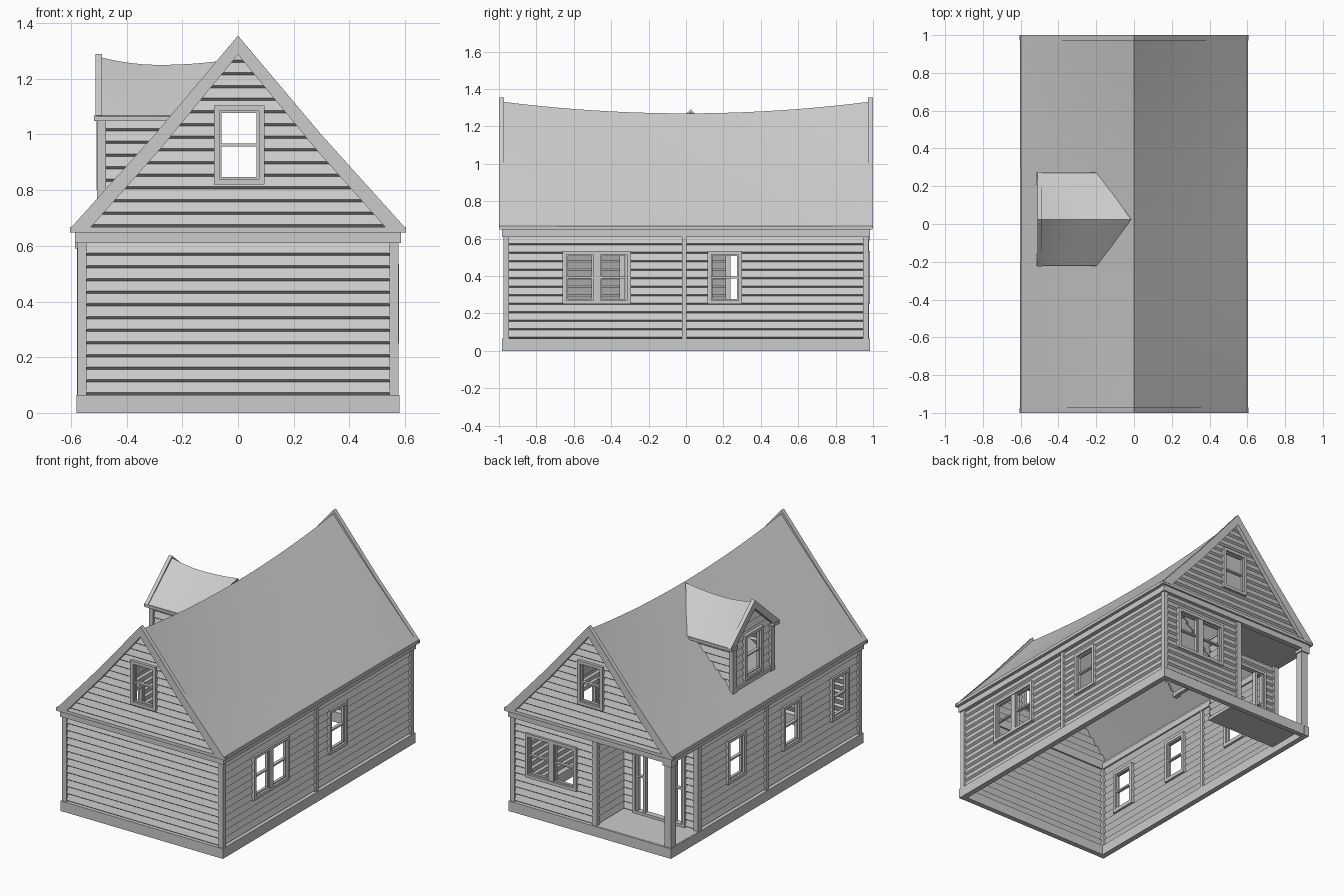
import bpy
import bmesh
from mathutils import Vector

cube = bpy.data.objects.get("Cube")
if cube:
    bpy.data.objects.remove(cube)

grey = bpy.data.materials.new("plain_grey")
grey.use_nodes = True
grey.diffuse_color = (0.6, 0.6, 0.6, 1)
grey.node_tree.nodes["Principled BSDF"].inputs["Base Color"].default_value = (0.6, 0.6, 0.6, 1)

parts = {}
ROW = 0.0455
RIDGE, EAVE, HALF = 1.27, 0.665, 0.6


def mesh_of(name):
    return parts.setdefault(name, bmesh.new())


class Wall:
    """Upright plane: u runs along it, z goes up, d points outward."""

    def __init__(self, axis, at, sign):
        self.axis, self.at, self.sign = axis, at, sign
        self.out = Vector((sign, 0, 0)) if axis == "x" else Vector((0, sign, 0))

    def point(self, u, z, d):
        p = self.at + self.sign * d
        return Vector((p, u, z)) if self.axis == "x" else Vector((u, p, z))


def prism(name, pts, vec):
    bm = mesh_of(name)
    base = [bm.verts.new(p) for p in pts]
    top = [bm.verts.new(Vector(p) + Vector(vec)) for p in pts]
    faces = [bm.faces.new(base), bm.faces.new(top[::-1])]
    for i in range(len(base)):
        j = (i + 1) % len(base)
        faces.append(bm.faces.new((base[j], base[i], top[i], top[j])))
    bmesh.ops.recalc_face_normals(bm, faces=faces)


def board(name, wall, u0, u1, z0, z1, d0, d1):
    corners = [wall.point(u, z, d0) for u, z in ((u0, z0), (u1, z0), (u1, z1), (u0, z1))]
    prism(name, corners, wall.out * (d1 - d0))


def block(name, x0, x1, y0, y1, z0, z1):
    board(name, Wall("y", 0, 1), x0, x1, z0, z1, y0, y1)


def siding(name, wall, lo, hi, z0, z1, holes=()):
    """Overlapping boards; lo and hi give the ends of a board at height z."""
    bm = mesh_of(name)
    lip, depth = 0.009, 0.013
    count = int((z1 - z0) / ROW) + 1
    levels = [z0 + i * ROW + k for i in range(count) for k in (0, lip)]
    levels += [z for h in holes for z in h[2:]]
    levels = sorted({round(z, 4) for z in levels if z < z1} | {z1})

    def offset(z):
        t = (z - z0 + 1e-5) % ROW
        return depth * (t / lip if t < lip else (ROW - t) / (ROW - lip))

    for a, b in zip(levels, levels[1:]):
        mid = (a + b) / 2
        cuts = sorted(h[:2] for h in holes if h[2] < mid < h[3])
        ends = [lo] + [e for c in cuts for e in c] + [hi]
        ends = [e if callable(e) else (lambda z, e=e: e) for e in ends]
        for left, right in zip(ends[::2], ends[1::2]):
            if right(mid) - left(mid) < 0.002:
                continue
            quad = ((left(a), a), (right(a), a), (right(b), b), (left(b), b))
            face = bm.faces.new([bm.verts.new(wall.point(u, z, offset(z))) for u, z in quad])
            face.normal_update()
            if face.normal.dot(wall.out) < 0:
                face.normal_flip()


def frame(name, wall, u0, u1, z0, z1, w, d0, d1):
    for a, b in ((u0, u0 + w), (u1 - w, u1)):
        board(name, wall, a, b, z0, z1, d0, d1)
    for a, b in ((z0, z0 + w), (z1 - w, z1)):
        board(name, wall, u0 + w, u1 - w, a, b, d0, d1)


def window(name, wall, u0, u1, z0, z1, panes=1):
    """Casing, sashes and meeting rail; returns the hole for the siding."""
    w, gap = 0.02, 0.04
    frame(name, wall, u0, u1, z0, z1, w, -0.012, 0.024)
    span = (u1 - u0 - 2 * w - gap * (panes - 1)) / panes
    for i in range(panes):
        a = u0 + w + i * (span + gap)
        frame(name, wall, a, a + span, z0 + w, z1 - w, 0.008, -0.008, 0.01)
        mid = (z0 + z1) / 2
        board(name, wall, a, a + span, mid - 0.005, mid + 0.005, -0.008, 0.012)
        if i:
            board(name, wall, a - gap, a, z0 + w, z1 - w, -0.012, 0.02)
    return (u0 + 0.01, u1 - 0.01, z0 + 0.01, z1 - 0.01)


# Ground floor walls
LOW, HIGH = 0.065, 0.61
SILL, HEAD = 0.25, 0.535
front, back = Wall("y", -0.96, -1), Wall("y", 0.96, 1)
left, right = Wall("x", 0.555, 1), Wall("x", -0.555, -1)
porch_back, porch_side = Wall("y", 0.68, 1), Wall("x", -0.03, -1)

siding("front_siding", front, -0.55, 0.55, LOW, HIGH)
holes = [window("left_windows", left, -0.66, -0.295, SILL, HEAD, 2),
         window("left_windows", left, 0.115, 0.3, SILL, HEAD)]
siding("left_siding", left, -0.95, 0.95, LOW, HIGH, holes)
holes = [window("right_windows", right, y - 0.09, y + 0.09, SILL, HEAD) for y in (-0.76, -0.265, 0.3)]
siding("right_siding", right, -0.95, 0.68, LOW, HIGH, holes)
holes = [window("back_window", back, 0.1, 0.465, SILL, HEAD, 2)]
siding("back_siding", back, -0.03, 0.55, LOW, HIGH, holes)

# Porch with entrance, sidelights, floor and ceiling
siding("porch_side_siding", porch_side, 0.68, 0.96, LOW, HIGH)
siding("porch_back_siding", porch_back, -0.55, -0.03, LOW, HIGH, [(-0.475, -0.115, LOW, 0.53)])
frame("entrance_frame", porch_back, -0.48, -0.11, LOW, 0.54, 0.018, -0.015, 0.022)
for x0, x1 in ((-0.465, -0.395), (-0.195, -0.125)):
    frame("entrance_frame", porch_back, x0, x1, LOW, 0.53, 0.016, -0.012, 0.014)
    board("entrance_frame", porch_back, x0, x1, 0.3, 0.312, -0.01, 0.012)
block("porch_floor", -0.575, -0.03, 0.68, 0.975, 0.045, 0.066)
block("porch_ceiling", -0.575, -0.03, 0.68, 0.975, 0.615, 0.63)
block("porch_post", -0.578, -0.53, 0.93, 0.978, LOW, HIGH)
block("porch_post", -0.585, -0.523, 0.923, 0.985, 0.59, HIGH)

# Corner boards, middle strips, plinth and frieze
for x, y in ((-1, -1), (1, -1), (1, 1)):
    block("corner_boards", *sorted((x * 0.545, x * 0.576)), *sorted((y * 0.947, y * 0.977)), LOW, HIGH)
block("corner_boards", -0.576, -0.545, 0.665, 0.7, LOW, HIGH)
block("corner_boards", -0.045, -0.01, 0.945, 0.977, LOW, HIGH)
for wall in (left, right):
    board("middle_strips", wall, -0.022, 0.003, LOW, HIGH, -0.005, 0.02)
    board("plinth", wall, -0.985, 0.985, 0, LOW, -0.01, 0.026)
    board("frieze", wall, -0.985, 0.985, HIGH, 0.65, -0.01, 0.028)
    board("eave_band", wall, -0.99, 0.99, 0.648, 0.668, 0.0, 0.049)
for wall in (front, back):
    board("plinth", wall, -0.58, 0.58, 0, LOW, -0.01, 0.024)
    board("frieze", wall, -0.585, 0.585, HIGH, 0.65, -0.01, 0.025)
    board("eave_band", wall, -0.604, 0.604, 0.648, 0.668, -0.01, 0.038)

# Gables with attic windows and barge boards
for name, y, s in (("front", -0.955, -1), ("back", 0.955, 1)):
    gable = Wall("y", y, s)
    hole = window(name + "_attic_window", gable, -0.087, 0.095, 0.82, 1.105)
    edge = lambda z: HALF * (1.315 - z) / 0.655
    siding(name + "_gable_siding", gable, lambda z: -edge(z), edge, 0.667, 1.31, [hole])
    for m in (-1, 1):
        outline = ((0, 1.355), (0.3, 0.999), (0.605, 0.66), (0.535, 0.66), (0.28, 0.947), (0, 1.287))
        prism(name + "_barge_boards", [(m * x, s * 0.972, z) for x, z in outline], (0, s * 0.028, 0))


def sheet(name, point, nu, nv):
    """Grid surface facing up."""
    bm = mesh_of(name)
    grid = [[bm.verts.new(point(i / nu, j / nv)) for j in range(nv + 1)] for i in range(nu + 1)]
    for a, b in zip(grid, grid[1:]):
        for j in range(nv):
            f = bm.faces.new((a[j], b[j], b[j + 1], a[j + 1]))
            f.smooth = True
            f.normal_update()
            if f.normal.z < 0:
                f.normal_flip()


# Sagging main roof
def roof_point(m):
    def point(t, v):
        y = (2 * v - 1) * 0.98
        top = RIDGE + 0.062 * (y / 0.98) ** 2
        return (m * HALF * t, y, top + (EAVE - top) * t - 0.03 * t * (1 - t))
    return point


for name, m in (("left", 1), ("right", -1)):
    sheet("main_roof_" + name, roof_point(m), 6, 20)

# Dormer
MID, WIDE, DEAVE = 0.025, 0.248, 1.065


def dormer_point(m):
    def point(p, q):
        end = -0.195 + 0.18 * q
        x = -0.505 + (end + 0.505) * p
        bend = x + 0.28
        top = 1.25 + (0.6 if bend < 0 else 0.3) * bend * bend
        return (x, MID + m * WIDE * (1 - q), DEAVE + (top - DEAVE) * q)
    return point


face = Wall("x", -0.484, -1)
hole = window("dormer_window", face, MID - 0.093, MID + 0.093, 0.8, 1.09)
reach = lambda z: min(0.2, 0.24 * (1.255 - z) / 0.19)
siding("dormer_front_siding", face, lambda z: MID - reach(z), lambda z: MID + reach(z), 0.785, 1.25, [hole])
for m in (-1, 1):
    sheet("dormer_roof_" + ("back" if m > 0 else "front"), dormer_point(m), 12, 6)
    cheek = Wall("y", MID + m * 0.195, m)
    siding("dormer_side_siding", cheek, -0.475,
           lambda z: -HALF * (RIDGE - z) / (RIDGE - EAVE) + 0.02, 0.785, 1.05)
    board("dormer_trim", cheek, -0.506, -0.475, 0.76, 1.05, -0.02, 0.02)
    board("dormer_trim", cheek, -0.518, -0.2, 1.048, 1.068, -0.01, 0.052)
    outline = ((0, 1.29), (0.25, 1.068), (0.205, 1.052), (0, 1.235))
    prism("dormer_barge_boards", [(-0.512, MID + m * y, z) for y, z in outline], (0.024, 0, 0))
board("dormer_trim", face, MID - 0.2, MID + 0.2, 0.765, 0.79, -0.01, 0.02)

# Turn every part into an object
for name, bm in parts.items():
    mesh = bpy.data.meshes.new(name)
    bm.to_mesh(mesh)
    bm.free()
    mesh.materials.append(grey)
    bpy.context.collection.objects.link(bpy.data.objects.new(name, mesh))
